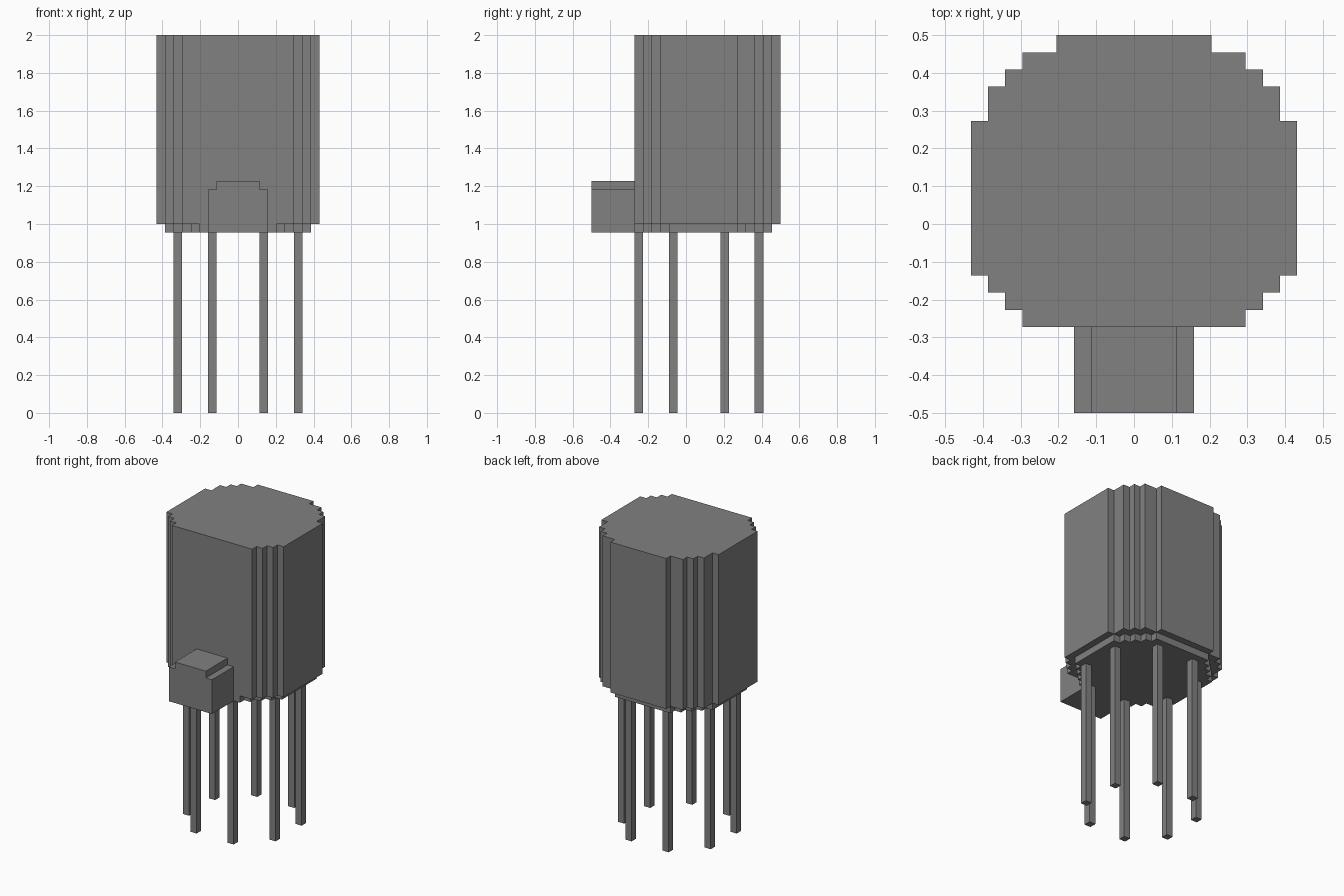
import bpy
import bmesh
from mathutils import Vector

U = 2 / 44  # size of one grid step

cube = bpy.data.objects.get("Cube")
if cube:
    bpy.data.objects.remove(cube, do_unlink=True)

grey = bpy.data.materials.new("mid grey")
grey.use_nodes = True
colour = (0.22, 0.22, 0.22, 1)
grey.diffuse_color = colour
grey.node_tree.nodes["Principled BSDF"].inputs["Base Color"].default_value = colour


def stepped_prism(name, rows, start, low, high, axis="z", centre=0):
    """Extrude a mirrored stepped outline; rows are (half width, upper limit)."""
    side = []
    for half, limit in rows:
        side += [(half, start), (half, limit)]
        start = limit
    outline = side + [(-a, b) for a, b in reversed(side)]

    def place(a, b):
        if axis == "z":
            return Vector((a + centre, b, low)) * U
        return Vector((a + centre, low, b)) * U

    bm = bmesh.new()
    face = bm.faces.new([bm.verts.new(place(a, b)) for a, b in outline])
    extruded = bmesh.ops.extrude_face_region(bm, geom=[face])
    depth = (high - low) * U
    shift = Vector((0, 0, depth)) if axis == "z" else Vector((0, depth, 0))
    moved = [g for g in extruded["geom"] if isinstance(g, bmesh.types.BMVert)]
    bmesh.ops.translate(bm, verts=moved, vec=shift)
    bmesh.ops.recalc_face_normals(bm, faces=bm.faces)
    mesh = bpy.data.meshes.new(name)
    bm.to_mesh(mesh)
    bm.free()
    mesh.materials.append(grey)
    obj = bpy.data.objects.new(name, mesh)
    bpy.context.collection.objects.link(obj)
    return obj


# Tall body with a flat front and stepped corners
stepped_prism("body", [(6.5, -5), (7.5, -4), (8.5, -3), (9.5, 6),
                       (8.5, 8), (7.5, 9), (6.5, 10), (4.5, 11)], -6, 22, 44)

# Thin round base plate, flush with the body at the front
steps = [4.5, 5.5, 6.5, 7.5]
rim = [(h, i - 5) for i, h in enumerate(steps)] + [(8.5, 6)]
rim += [(h, i + 7) for i, h in enumerate(reversed(steps))]
stepped_prism("base_plate", rim, -6, 21, 22)

# Block at the front with a narrower top
stepped_prism("front_block", [(3.5, 26), (2.5, 27)], 21, -11, -6, axis="y")

# Ring of eight thin legs
for x, y in [(3, -6), (7, -2), (7, 4), (3, 8)]:
    for side, label in ((1, "left"), (-1, "right")):
        stepped_prism(f"leg_{label}", [(0.5, y + 1)], y, 0, 21, centre=side * x)
